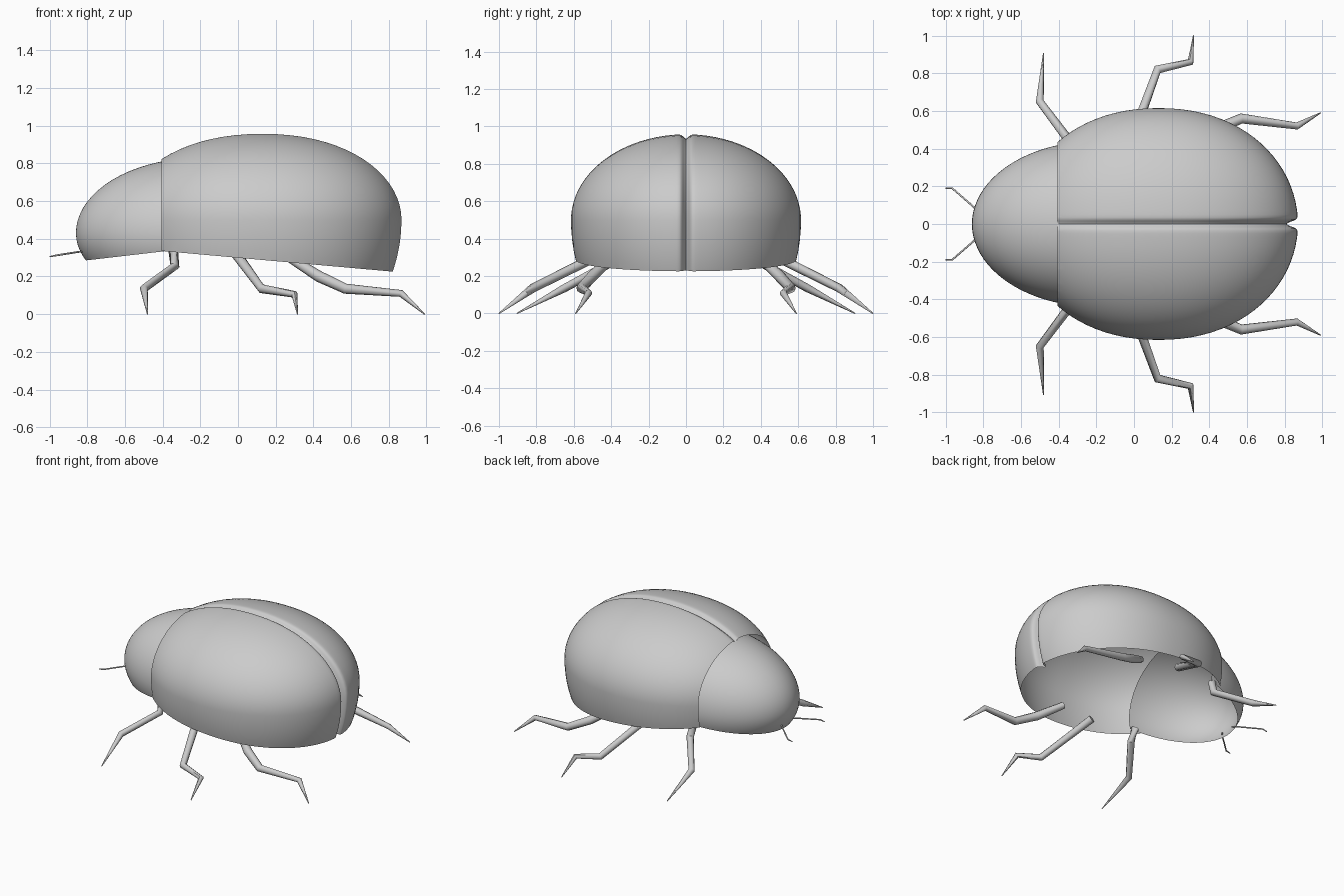
import bpy, bmesh, math
from mathutils import Vector

if "Cube" in bpy.data.objects:
    bpy.data.objects.remove(bpy.data.objects["Cube"])

grey = bpy.data.materials.new("light_grey")
grey.diffuse_color = (0.6, 0.6, 0.6, 1)
grey.use_nodes = True
grey.node_tree.nodes["Principled BSDF"].inputs["Base Color"].default_value = grey.diffuse_color


def finish(bm, name, angle):
    bmesh.ops.recalc_face_normals(bm, faces=bm.faces)
    me = bpy.data.meshes.new(name)
    bm.to_mesh(me)
    bm.free()
    me.materials.append(grey)
    ob = bpy.data.objects.new(name, me)
    bpy.context.collection.objects.link(ob)
    bpy.context.view_layer.objects.active = ob
    ob.select_set(True)
    bpy.ops.object.shade_smooth_by_angle(angle=math.radians(angle))
    ob.select_set(False)
    return ob


def half_dome(name, side, cx, cz, rx, ry, top, low, power, groove, cuts, n=72):
    """Half an ellipsoid built from rings of constant y, trimmed by planes."""
    bm = bmesh.new()
    ys = [0, .008, .016, .025, .035, .05, .07]
    t0 = math.asin(.07 / ry)
    ys += [ry * math.sin(t0 + (math.pi / 2 - t0) * i / 20) for i in range(1, 20)]
    rings = []
    for y in ys:
        r = math.sqrt(1 - (y / ry) ** 2)
        dip = groove * math.exp(-(y / .018) ** 2)
        ring = []
        for k in range(n):
            a = math.tau * k / n
            c, s = math.cos(a), math.sin(a)
            x = cx + rx * math.copysign((r * abs(c)) ** (2 / power), c)
            z = cz + (top if s > 0 else low) * r * s
            # seam sinks a little on top and more at the rear
            x -= .06 * dip * max(c, 0)
            z -= .024 * dip * max(s, 0)
            ring.append(bm.verts.new((x, side * y, z)))
        rings.append(ring)
    for a, b in zip(rings, rings[1:]):
        for k in range(n):
            bm.faces.new((a[k], a[k - 1], b[k - 1], b[k]))
    pole = bm.verts.new((cx, side * ry, cz))
    for k in range(n):
        bm.faces.new((rings[-1][k], rings[-1][k - 1], pole))
    for co, no in cuts:
        geom = bm.verts[:] + bm.edges[:] + bm.faces[:]
        bmesh.ops.bisect_plane(bm, geom=geom, plane_co=co, plane_no=no, clear_outer=True)
    # the surface is open, so orient it outward explicitly
    ob = finish(bm, name, 60)
    f = max(ob.data.polygons, key=lambda p: p.center.z)
    if f.normal.z < 0:
        ob.data.flip_normals()
    return ob


def tube(name, pts, radii, sides=8):
    """Tapered limb through a few joints, mitred at each joint."""
    bm = bmesh.new()
    pts = [Vector(p) for p in pts]
    rings = []
    for i, (p, r) in enumerate(zip(pts, radii)):
        d1 = (p - pts[i - 1]).normalized() if i else Vector()
        d2 = (pts[i + 1] - p).normalized() if i < len(pts) - 1 else Vector()
        d = (d1 + d2).normalized()
        u = d.cross(Vector((0.3, 0.1, 1))).normalized()
        v = d.cross(u)
        rings.append([bm.verts.new(p + r * (u * math.cos(math.tau * k / sides)
                      + v * math.sin(math.tau * k / sides))) for k in range(sides)])
    for a, b in zip(rings, rings[1:]):
        for k in range(sides):
            bm.faces.new((a[k - 1], a[k], b[k], b[k - 1]))
    bm.faces.new(rings[0])
    bm.faces.new(rings[-1])
    finish(bm, name, 50)


# joints for the +y side, mirrored for the other
LEGS = {
    "front_leg": ([(-.345, .40, .35), (-.335, .43, .255), (-.50, .65, .135), (-.48, .905, 0)],
                  [.026, .025, .022, .003]),
    "middle_leg": ([(-.01, .45, .32), (.125, .82, .135), (.30, .86, .105), (.316, 1.0, 0)],
                   [.028, .024, .019, .003]),
    "rear_leg": ([(.28, .40, .295), (.43, .50, .20), (.57, .56, .135), (.865, .52, .11), (.99, .59, 0)],
                 [.024, .03, .027, .019, .003]),
    "antenna": ([(-.81, .05, .335), (-.85, .09, .33), (-.965, .19, .312), (-1.0, .19, .305)],
                [.005, .005, .005, .003]),
}

for side, tag in ((1, "left"), (-1, "right")):
    # wing case with seam groove, trimmed along the belly and at the front
    half_dome("wing_case_" + tag, side, .13, .50, .74, .615, .458, .76, 2.15, 1,
              [((-.4, 0, .335), (-.11, 0, -1.23)), ((-.405, 0, 0), (-1, 0, 0))])
    for name, (pts, radii) in LEGS.items():
        tube(f"{name}_{tag}", [(x, side * y, z) for x, y, z in pts], radii)

# head shield, tucked under the front of the wing cases
halves = [half_dome("head_shield", s, -.20, .43, .66, .44, .40, .37, 2, 0,
                    [((-.81, 0, .285), (.05, 0, -.43)), ((-.32, 0, 0), (1, 0, 0))])
          for s in (1, -1)]
bm = bmesh.new()
for h in halves:
    bm.from_mesh(h.data)
    bpy.data.objects.remove(h)
bmesh.ops.remove_doubles(bm, verts=bm.verts, dist=1e-4)
shield = finish(bm, "head_shield", 60)
if max(shield.data.polygons, key=lambda p: p.center.z).normal.z < 0:
    shield.data.flip_normals()
